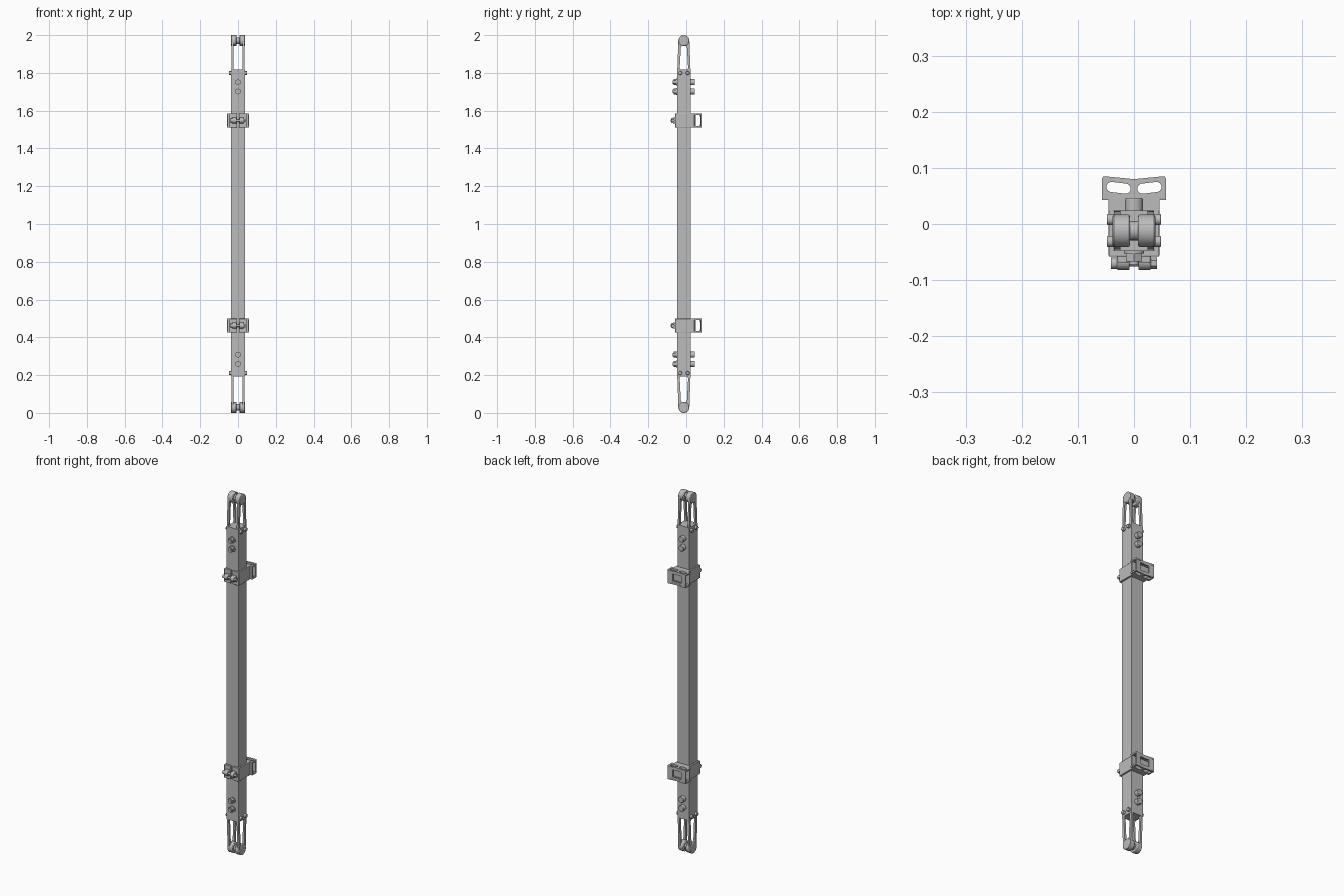
import bpy
from math import sin, cos, pi, atan2, radians
from mathutils import Matrix, Vector

if "Cube" in bpy.data.objects:
    bpy.data.objects.remove(bpy.data.objects["Cube"])

grey = bpy.data.materials.new("metal grey")
grey.use_nodes = True
grey.diffuse_color = (0.5, 0.5, 0.5, 1)
grey.node_tree.nodes["Principled BSDF"].inputs["Base Color"].default_value = (0.5, 0.5, 0.5, 1)

YC = -0.012          # centre line of the bar
HALF = 0.036         # half width of the bar
MID = 1.005          # mirror height of the fittings
AXES = {"x": Matrix.Rotation(pi / 2, 4, "Y"), "y": Matrix.Rotation(-pi / 2, 4, "X"), "z": Matrix()}


def finish(ob, name, bevel=0.0):
    ob.name = name
    ob.data.materials.clear()
    ob.data.materials.append(grey)
    if bevel:
        mod = ob.modifiers.new("edge", "BEVEL")
        mod.width, mod.segments = bevel, 2
    bpy.ops.object.select_all(action="DESELECT")
    ob.select_set(True)
    bpy.context.view_layer.objects.active = ob
    bpy.ops.object.shade_smooth_by_angle(angle=radians(35))
    return ob


def box(name, x, y, z, bevel=0.0):
    lo, hi = Vector((x[0], y[0], z[0])), Vector((x[1], y[1], z[1]))
    bpy.ops.mesh.primitive_cube_add(size=1)
    ob = bpy.context.object
    ob.data.transform(Matrix.Translation((lo + hi) / 2) @ Matrix.Diagonal((*(hi - lo), 1)))
    return finish(ob, name, bevel)


def rod(name, axis, start, end, at, r, sides=24, bevel=0.0):
    """Cylinder along an axis; 'at' gives the two other coordinates in xyz order."""
    bpy.ops.mesh.primitive_cylinder_add(vertices=sides, radius=r, depth=abs(end - start))
    ob = bpy.context.object
    centre = list(at)
    centre.insert("xyz".index(axis), (start + end) / 2)
    ob.data.transform(Matrix.Translation(centre) @ AXES[axis])
    return finish(ob, name, bevel)


def capsule(p, q, rp, rq, n=10):
    a = atan2(q[1] - p[1], q[0] - p[0])
    pts = []
    for c, r, base in ((q, rq, a - pi / 2), (p, rp, a + pi / 2)):
        pts += [(c[0] + r * cos(base + pi * i / n), c[1] + r * sin(base + pi * i / n)) for i in range(n + 1)]
    return pts


def plate(name, loops, thick, place):
    """Flat plate; the first loop is the outline and the rest are holes."""
    cu = bpy.data.curves.new(name, "CURVE")
    cu.dimensions, cu.fill_mode, cu.extrude = "2D", "BOTH", thick / 2
    for loop in loops:
        sp = cu.splines.new("POLY")
        sp.points.add(len(loop) - 1)
        for pt, co in zip(sp.points, loop):
            pt.co = (co[0], co[1], 0, 1)
        sp.use_cyclic_u = True
    tmp = bpy.data.objects.new(name, cu)
    bpy.context.collection.objects.link(tmp)
    bpy.context.view_layer.update()
    me = bpy.data.meshes.new_from_object(tmp.evaluated_get(bpy.context.evaluated_depsgraph_get()))
    bpy.data.objects.remove(tmp)
    me.transform(place)
    ob = bpy.data.objects.new(name, me)
    bpy.context.collection.objects.link(ob)
    return finish(ob, name)


# Main bar
box("bar", (-HALF, HALF), (YC - HALF, YC + HALF), (0.193, 1.817))

YZ = Matrix(((0, 0, 1, 0), (1, 0, 0, 0), (0, 1, 0, 0), (0, 0, 0, 1)))   # draws in y,z
XZ = Matrix(((1, 0, 0, 0), (0, 0, -1, 0), (0, 1, 0, 0), (0, 0, 0, 1)))  # draws in x,z

for end, s, reach in (("upper", 1, 0.183), ("lower", -1, 0.193)):
    base = MID + s * 0.812
    tip = base + s * reach
    hub = tip - s * 0.029

    # Fork: two windowed legs with thick rounded bosses
    for side, d in (("left", 1), ("right", -1)):
        outline = capsule((YC, base - s * 0.02), (YC, hub), 0.0355, 0.029, 14)
        window = capsule((YC, base + s * 0.012), (YC, tip - s * 0.068), 0.022, 0.016)
        plate(f"{end}_fork_leg_{side}", [outline, window], 0.011,
              Matrix.Translation((d * 0.030, 0, 0)) @ YZ)
        rod(f"{end}_fork_boss_{side}", "x", d * 0.007, d * 0.038, (YC, hub), 0.029, 32, 0.004)
        # Side screws
        for k, y in enumerate((-0.031, 0.008)):
            rod(f"{end}_side_screw_{side}_{k}", "x", d * 0.034, d * 0.048,
                (y, MID + s * 0.794), 0.010, 16, 0.002)
    rod(f"{end}_fork_axle", "x", -0.01, 0.01, (YC, hub), 0.017)

    # Through bolts with round heads behind and hex nuts in front
    for k, dz in enumerate((0.746, 0.697)):
        at = (0, MID + s * dz)
        rod(f"{end}_bolt_head_{k}", "y", 0.02, 0.046, at, 0.016, 24, 0.002)
        rod(f"{end}_bolt_washer_{k}", "y", -0.053, -0.045, at, 0.018)
        rod(f"{end}_bolt_nut_{k}", "y", -0.067, -0.05, at, 0.016, 6)
        rod(f"{end}_bolt_tip_{k}", "y", -0.072, -0.06, at, 0.009, 16)

    # Clamp collar round the bar
    z = MID + s * 0.543
    h = 0.037
    for side, d in (("left", 1), ("right", -1)):
        box(f"{end}_clamp_cheek_{side}", sorted((d * 0.035, d * 0.045)), (-0.056, 0.045), (z - h, z + h), 0.002)
        box(f"{end}_clamp_front_{side}", sorted((d * 0.005, d * 0.045)), (-0.058, -0.046), (z - h, z + h), 0.002)
        # Curled ear with lug for the cross bolt
        box(f"{end}_clamp_ear_{side}", sorted((d * 0.008, d * 0.03)), (-0.07, -0.05), (z - 0.016, z + 0.016), 0.003)
        rod(f"{end}_clamp_knuckle_{side}", "x", d * 0.008, d * 0.030, (-0.067, z), 0.015, 24, 0.002)
        rod(f"{end}_clamp_bolt_end_{side}", "x", d * 0.029, d * 0.041, (-0.07, z), 0.010, 6 if d > 0 else 20)
        # Rear wall half with a central window, splayed outwards
        wall = [(0, -h), (d * 0.055, -h), (d * 0.055, h), (0, h), (0, 0.02),
                (d * 0.026, 0.02), (d * 0.026, -0.02), (0, -0.02)]
        shear = Matrix.Identity(4)
        shear[1][0] = d * 0.09
        plate(f"{end}_bracket_rear_{side}", [wall], 0.008, Matrix.Translation((0, 0.0755, z)) @ shear @ XZ)
    rod(f"{end}_clamp_cross_bolt", "x", -0.035, 0.035, (-0.07, z), 0.006, 16)
    box(f"{end}_clamp_back", (-0.045, 0.045), (0.024, 0.045), (z - h, z + h))
    box(f"{end}_bracket_front", (-0.057, 0.057), (0.043, 0.051), (z - h, z + h), 0.002)

    # Slotted bracket plates above and below
    right_half = [(0.057, 0.043), (0.057, 0.081), (0.055, 0.084), (0.052, 0.085), (0, 0.080)]
    shape = right_half + [(-x, y) for x, y in reversed(right_half[:-1])]
    slots = [capsule((d * 0.015, 0.063), (d * 0.040, 0.066), 0.009, 0.009) for d in (1, -1)]
    for level, dz in (("top", h - 0.004), ("bottom", 0.004 - h)):
        plate(f"{end}_bracket_{level}", [shape] + slots, 0.008, Matrix.Translation((0, 0, z + dz)))
